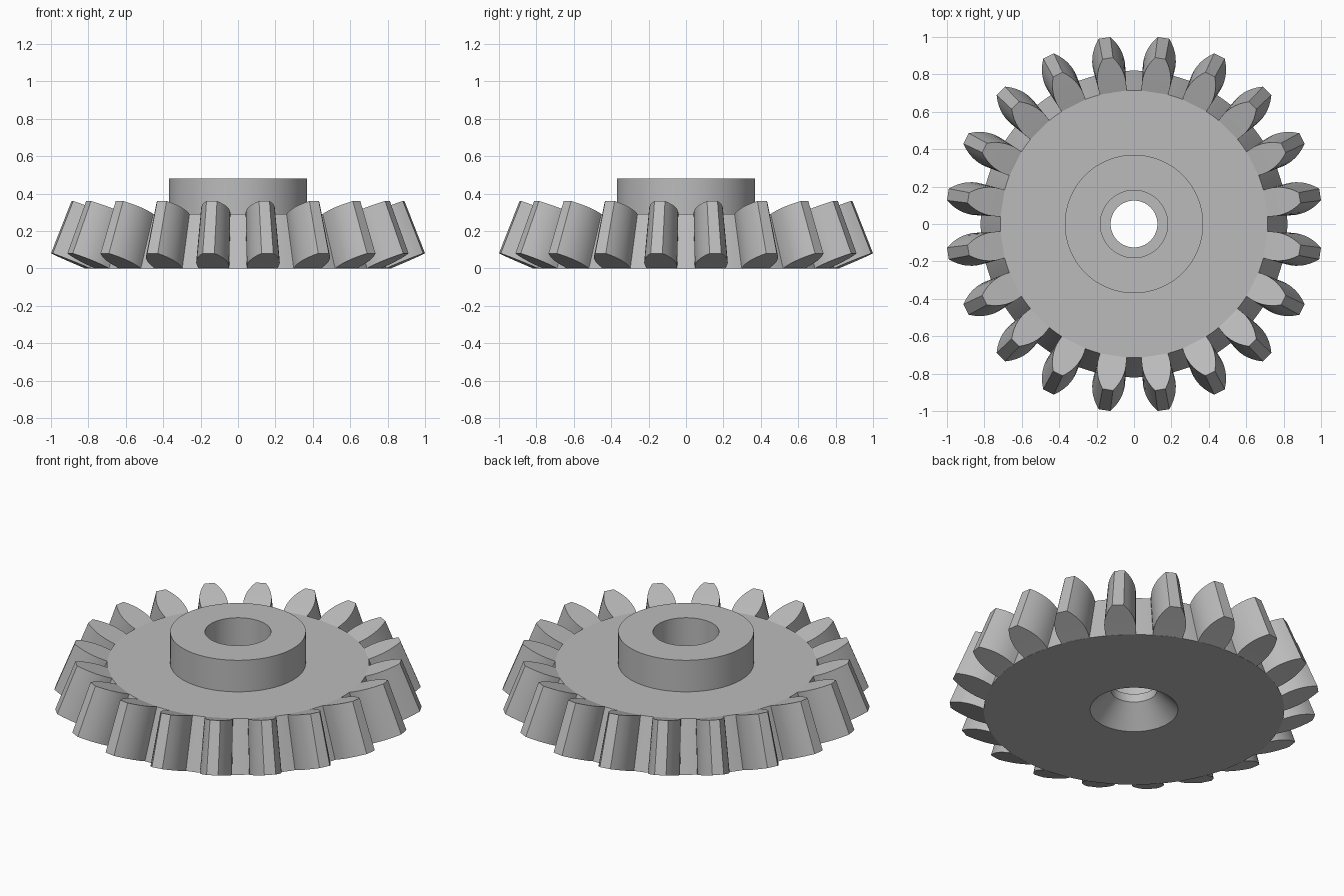
import bpy, bmesh
from math import radians, sin, cos, tau

cube = bpy.data.objects.get("Cube")
if cube:
    bpy.data.objects.remove(cube, do_unlink=True)

TEETH = 20
ROWS = 8

steel = bpy.data.materials.new("light_grey_steel")
steel.use_nodes = True
grey = (0.5, 0.5, 0.5, 1)
steel.diffuse_color = grey
steel.node_tree.nodes["Principled BSDF"].inputs["Base Color"].default_value = grey


def polar(r, angle, z):
    return (r * cos(angle), r * sin(angle), z)


def finish(bm, name):
    bmesh.ops.recalc_face_normals(bm, faces=bm.faces)
    mesh = bpy.data.meshes.new(name)
    bm.to_mesh(mesh)
    bm.free()
    mesh.materials.append(steel)
    obj = bpy.data.objects.new(name, mesh)
    bpy.context.collection.objects.link(obj)
    bpy.ops.object.select_all(action="DESELECT")
    obj.select_set(True)
    bpy.context.view_layer.objects.active = obj
    bpy.ops.object.shade_smooth_by_angle(angle=radians(30))
    return obj


# Gear body: closed profile with hub, stepped bore and conical recess
profile = [(0.24, 0), (0.82, 0), (0.715, 0.29), (0.37, 0.29), (0.37, 0.48),
           (0.18, 0.48), (0.18, 0.17), (0.125, 0.17), (0.125, 0.12)]
bm = bmesh.new()
steps = 120
rings = [[bm.verts.new(polar(r, tau * i / steps, z)) for r, z in profile]
         for i in range(steps)]
for i, ring in enumerate(rings):
    after = rings[(i + 1) % steps]
    for j in range(len(profile)):
        k = (j + 1) % len(profile)
        bm.faces.new((ring[j], after[j], after[k], ring[k]))
finish(bm, "gear_body")


# Slanted teeth: curved flanks running from the wide lower end to the upper end
def add_tooth(bm, middle):
    rows = []
    for i in range(-1, ROWS + 1):
        f = max(i, 0) / ROWS
        half = radians(5.7 + 1.6 * f - 5.5 * f * f)
        low = (0.82 + 0.188 * f, 0.08 * f)
        high = (0.715 + 0.182 * f, 0.29 + 0.07 * f)
        if i < 0:  # hidden root inside the body
            low, high = (0.79, 0.01), (0.69, 0.28)
        rows.append([bm.verts.new(polar(r, middle + s * half, z))
                     for (r, z), s in ((low, -1), (low, 1), (high, 1), (high, -1))])
    for a, b in zip(rows, rows[1:]):
        for j in range(4):
            k = (j + 1) % 4
            bm.faces.new((a[j], a[k], b[k], b[j]))
    bm.faces.new(rows[0][::-1])
    bm.faces.new(rows[-1])


bm = bmesh.new()
for n in range(TEETH):
    add_tooth(bm, tau * (n + 0.5) / TEETH)
finish(bm, "gear_teeth")
